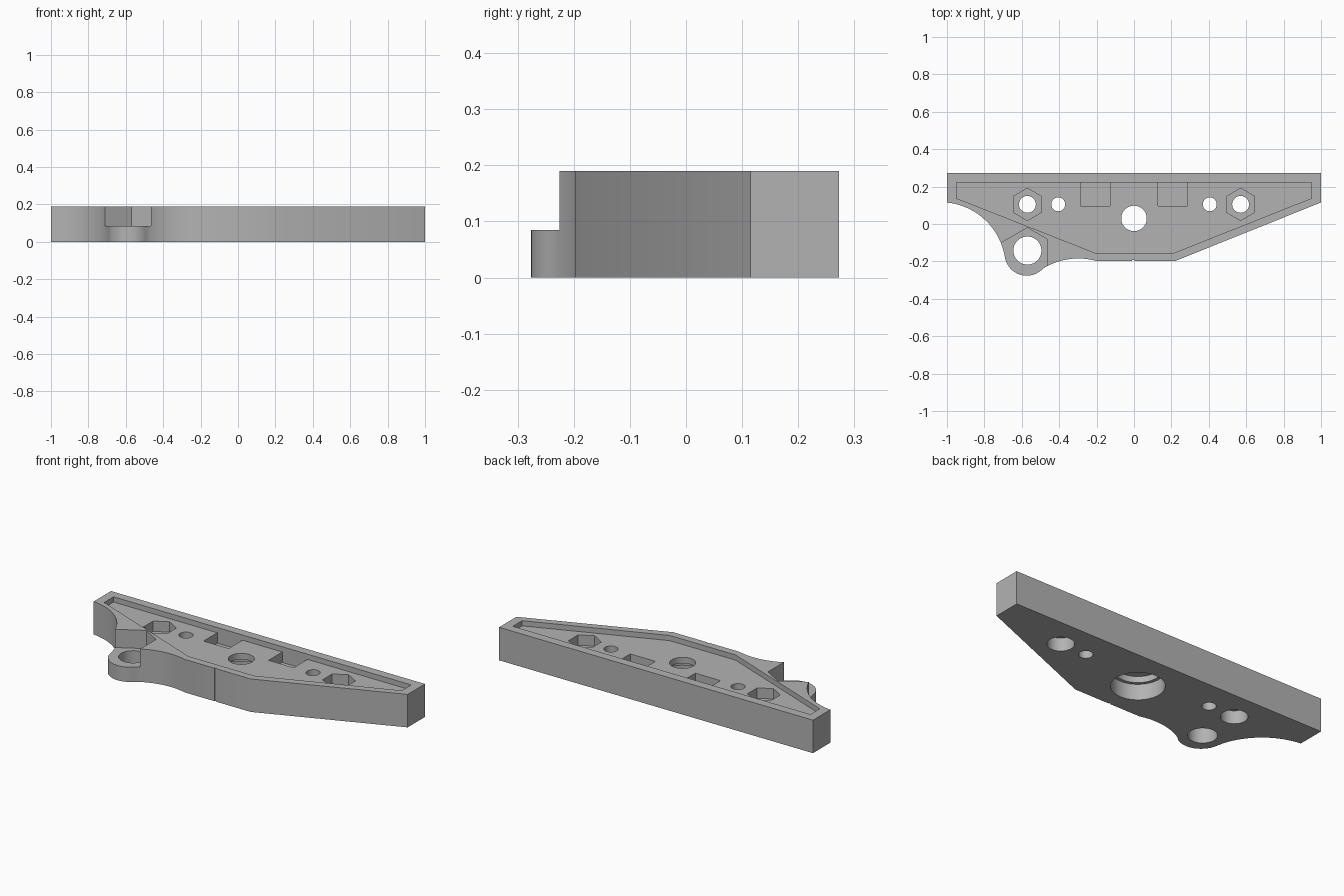
import bpy, bmesh, math
from mathutils import Vector, Matrix

if "Cube" in bpy.data.objects:
    bpy.data.objects.remove(bpy.data.objects["Cube"])

HEIGHT = 0.19
FLOOR = 0.16       # floor of the shallow top recess
TOP = 0.3          # cutters overshoot the top
BELOW = -0.1       # and the underside

grey = bpy.data.materials.new("plain grey")
grey.use_nodes = True
colour = (0.45, 0.45, 0.45, 1)
grey.diffuse_color = colour
grey.node_tree.nodes["Principled BSDF"].inputs["Base Color"].default_value = colour


def arc(a, b, sag, steps=16):
    """Points from a to b on an arc that bulges to the left by sag."""
    a, b = Vector(a), Vector(b)
    chord = b - a
    radius = (chord.length_squared / 4 + sag * sag) / (2 * sag)
    normal = Vector((-chord.y, chord.x)).normalized()
    centre = (a + b) / 2 + normal * (sag - radius)
    sweep = -4 * math.atan(2 * sag / chord.length)
    return [centre + Matrix.Rotation(sweep * i / steps, 2) @ (a - centre)
            for i in range(steps + 1)]


def prism(name, points, z0, z1):
    """Extrude a flat outline from z0 to z1."""
    bm = bmesh.new()
    face = bm.faces.new([bm.verts.new((p[0], p[1], z0)) for p in points])
    grown = bmesh.ops.extrude_face_region(bm, geom=[face])["geom"]
    verts = [g for g in grown if isinstance(g, bmesh.types.BMVert)]
    bmesh.ops.translate(bm, verts=verts, vec=(0, 0, z1 - z0))
    bmesh.ops.recalc_face_normals(bm, faces=bm.faces)
    mesh = bpy.data.meshes.new(name)
    bm.to_mesh(mesh)
    bm.free()
    mesh.materials.append(grey)
    obj = bpy.data.objects.new(name, mesh)
    bpy.context.collection.objects.link(obj)
    return obj


def ring(x, y, radius, sides=40):
    """Regular outline with a corner pointing to +y."""
    return [(x + radius * math.sin(math.tau * i / sides),
             y + radius * math.cos(math.tau * i / sides)) for i in range(sides)]


def box(x0, x1, y0, y1):
    return [(x0, y0), (x1, y0), (x1, y1), (x0, y1)]


# Body outline with the rounded side lug
shoulder, lug_left, lug_right, nose = (-1, .115), (-.69, -.18), (-.485, -.237), (-.2, -.198)
outline = [(1, .115), (1, .273), (-1, .273)]
outline += arc(shoulder, lug_left, .073)
outline += arc(lug_left, lug_right, -.066)[1:]
outline += arc(lug_right, nose, .03)[1:]
outline += [(.22, -.198)]
body = prism("bracket_body", outline, 0, HEIGHT)


def cut(points, z0, z1):
    """Subtract a prism from the body."""
    cutter = prism("cutter", points, z0, z1)
    cutter.hide_render = True
    mod = body.modifiers.new("cut", "BOOLEAN")
    mod.operation = "DIFFERENCE"
    mod.solver = "EXACT"
    mod.object = cutter
    bpy.context.view_layer.objects.active = body
    bpy.ops.object.modifier_apply(modifier=mod.name)
    bpy.data.objects.remove(cutter)


# Shallow recess in the top
cut([(-.948, .222), (-.948, .137), (-.207, -.155), (.212, -.155),
     (.948, .137), (.948, .222)], FLOOR, TOP)

# Lowered lug with its hexagonal shoulder, and the lug hole
cut([(-.57, -.02), (-.465, -.081), (-.465, -.4), (-.9, -.4), (-.9, -.21)], .085, TOP)
cut(ring(-.57, -.142, .075), BELOW, TOP)

# Nut pockets, screw holes, small holes and square pockets on both sides
for side in (-1, 1):
    x = side * .57
    cut(ring(x, .105, .086, 6), .1, TOP)
    cut(ring(x, .105, .07), BELOW, .075)
    cut(ring(x, .105, .045), BELOW, TOP)
    cut(ring(side * .405, .105, .037), BELOW, TOP)
    cut(box(side * .207 - .08, side * .207 + .08, .097, .222), .1, TOP)

# Stepped centre hole, wider underneath
for radius, top in ((.138, .09), (.12, .125), (.068, TOP)):
    cut(ring(0, .03, radius, 48), BELOW, top)

# Fine centre mark on the front edge
cut(box(-.011, .003, -.3, -.193), BELOW, TOP)

# Smooth the curved walls, keep edges crisp
bpy.ops.object.select_all(action="DESELECT")
body.select_set(True)
bpy.context.view_layer.objects.active = body
bpy.ops.object.shade_smooth_by_angle(angle=math.radians(30))
